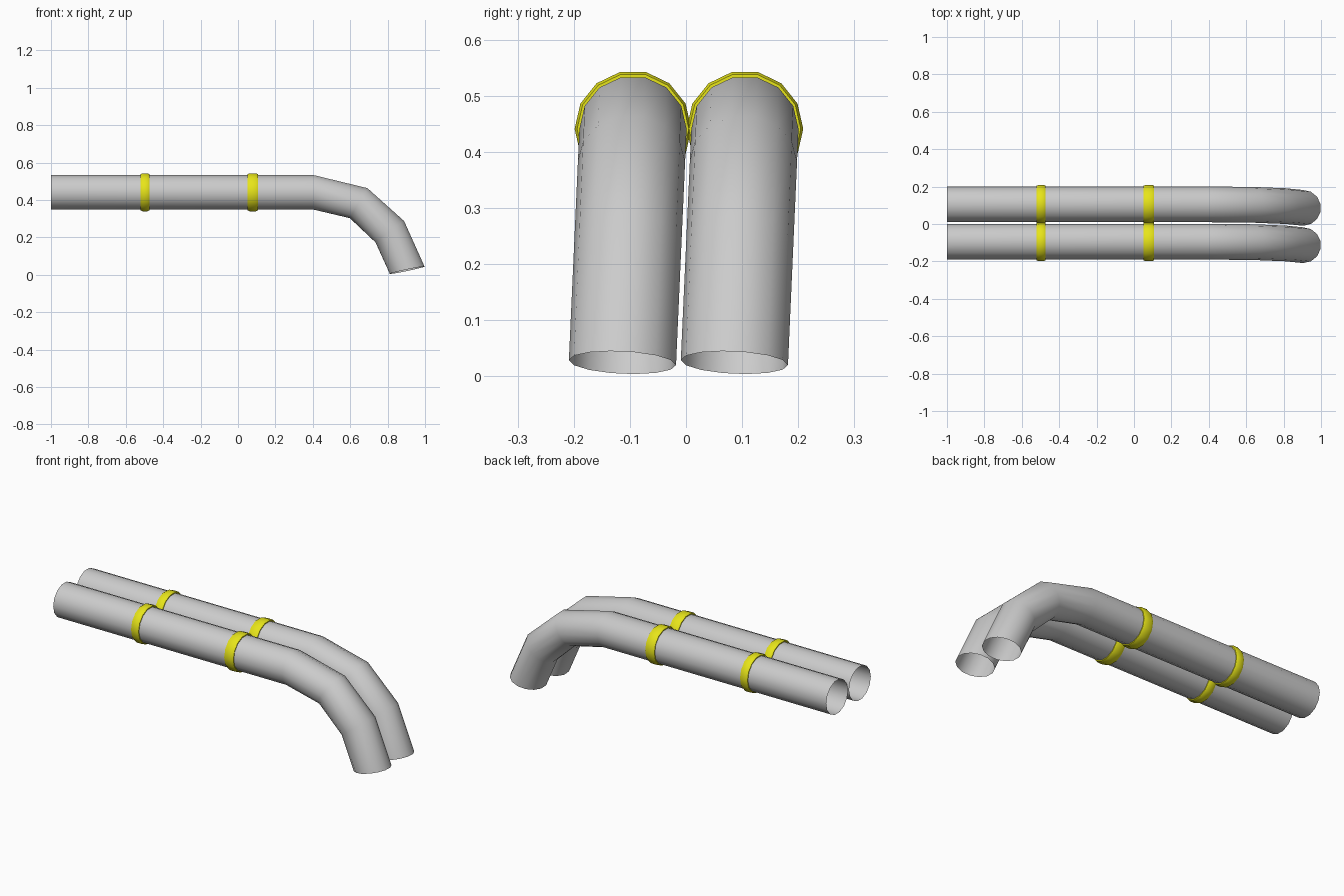
import bpy, bmesh, math
from mathutils import Vector

if "Cube" in bpy.data.objects:
    bpy.data.objects.remove(bpy.data.objects["Cube"])

SIDES = 14
CZ = 0.441


def loft(name, rings, closed=False, mat=None):
    """Bridge consecutive rings of points into a smooth-shaded surface."""
    bm = bmesh.new()
    loops = [[bm.verts.new(p) for p in r] for r in rings]
    pairs = list(zip(loops, loops[1:]))
    if closed:
        pairs.append((loops[-1], loops[0]))
    for a, b in pairs:
        for i in range(SIDES):
            j = (i + 1) % SIDES
            bm.faces.new((a[i], a[j], b[j], b[i]))
    bmesh.ops.recalc_face_normals(bm, faces=bm.faces)
    me = bpy.data.meshes.new(name)
    bm.to_mesh(me)
    bm.free()
    ob = bpy.data.objects.new(name, me)
    bpy.context.collection.objects.link(ob)
    if mat:
        me.materials.append(mat)
    bpy.ops.object.select_all(action='DESELECT')
    ob.select_set(True)
    bpy.context.view_layer.objects.active = ob
    bpy.ops.object.shade_smooth_by_angle(angle=math.radians(40 if not mat else 30))
    return ob


def ring(center, side, up):
    pts = []
    for i in range(SIDES):
        a = 2 * math.pi * i / SIDES
        pts.append(center + side * math.cos(a) + up * math.sin(a))
    return pts


yellow = bpy.data.materials.new("yellow")
yellow.diffuse_color = (0.8, 0.78, 0.01, 1)
yellow.use_nodes = True
yellow.node_tree.nodes["Principled BSDF"].inputs["Base Color"].default_value = yellow.diffuse_color

# Outer and inner edge of the pipe in side profile: (x, z), (x, z)
profile = [((-1.0, 0.533), (-1.0, 0.349)),
           ((0.404, 0.533), (0.402, 0.349)),
           ((0.692, 0.463), (0.598, 0.303)),
           ((0.888, 0.287), (0.735, 0.174)),
           ((0.997, 0.044), (0.812, 0.005))]
flat = math.cos(math.pi / SIDES)
LEAN = 0.045

for label, y in (("left", -0.0945), ("right", 0.105)):
    # Open pipe with a bent end that leans slightly sideways
    rings = []
    for (ox, oz), (ix, iz) in profile:
        o, i = Vector((ox, 0, oz)), Vector((ix, 0, iz))
        c, up = (o + i) / 2, (o - i) / 2 / flat
        drop = CZ - c.z
        c.y = y - LEAN * drop
        tilt = LEAN * min(1, drop / 0.4)
        rings.append(ring(c, Vector((0, 0.0955, -0.0955 * tilt)), up))
    loft(label + "_pipe", rings)

    # Chamfered clamp bands
    for n, (x, w) in enumerate(((-0.497, 0.046), (0.079, 0.056))):
        section = [(-0.5, 0.093), (-0.5, 0.0995), (-0.3, 0.104),
                   (0.3, 0.104), (0.5, 0.0995), (0.5, 0.093)]
        band = [ring(Vector((x + t * w, y, CZ)), Vector((0, r, 0)), Vector((0, 0, r)))
                for t, r in section]
        loft(f"{label}_clamp_{n + 1}", band, True, yellow)
